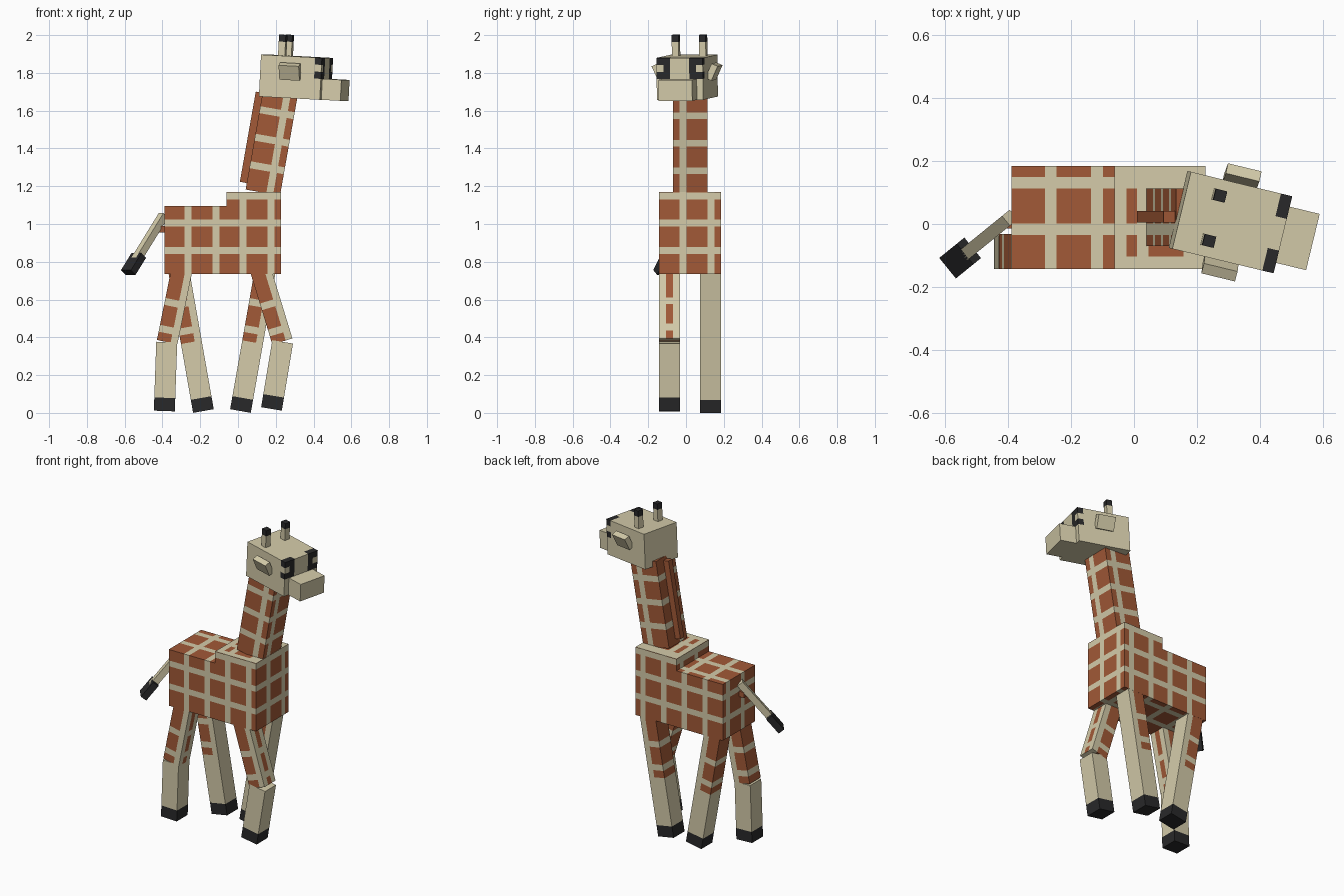
import bpy, bmesh
from math import radians
from mathutils import Matrix, Vector

cube = bpy.data.objects.get("Cube")
if cube:
    bpy.data.objects.remove(cube, do_unlink=True)


def material(name, rgb):
    m = bpy.data.materials.new(name)
    m.use_nodes = True
    m.diffuse_color = (*rgb, 1)
    bsdf = next(n for n in m.node_tree.nodes if n.type == 'BSDF_PRINCIPLED')
    bsdf.inputs["Base Color"].default_value = (*rgb, 1)
    bsdf.inputs["Roughness"].default_value = 0.9
    return m


MATS = [material("cream", (.66, .60, .40)),
        material("russet_brown", (.36, .10, .038)),
        material("charcoal", (.022, .022, .023))]
CREAM, BROWN, DARK = range(3)
V = .037  # width of one colour cell


def move(x, y, z):
    return Matrix.Translation((x, y, z))


def turn(deg, axis):
    return Matrix.Rotation(radians(deg), 4, axis)


def block(lo, hi):
    bm = bmesh.new()
    lo, hi = Vector(lo), Vector(hi)
    bmesh.ops.create_cube(bm, size=1, matrix=Matrix.Translation((lo + hi) / 2)
                          @ Matrix.Diagonal((*(hi - lo), 1)))
    return bm


def slice_at(bm, axis, value):
    normal = Vector((0, 0, 0))
    normal[axis] = 1
    bmesh.ops.bisect_plane(bm, geom=bm.verts[:] + bm.edges[:] + bm.faces[:],
                           plane_co=normal * value, plane_no=normal)


def finish(name, bm, matrix=Matrix(), cuts=((), (), ()), rule=CREAM):
    """Slice the block along each axis, then colour its faces by the rule."""
    for axis, values in enumerate(cuts):
        for value in values:
            slice_at(bm, axis, value)
    bm.normal_update()
    for f in bm.faces:
        f.material_index = rule(f.calc_center_median(), f.normal) if callable(rule) else rule
    mesh = bpy.data.meshes.new(name)
    bm.to_mesh(mesh)
    bm.free()
    for m in MATS:
        mesh.materials.append(m)
    ob = bpy.data.objects.new(name, mesh)
    ob.matrix_world = matrix
    bpy.context.collection.objects.link(ob)
    return ob


def edges(bands):
    return [v for start in bands for v in (start, start + V)]


def inside(v, bands):
    return any(s < v < s + V for s in bands)


def lattice(bands):
    """Brown patches separated by cream bands on every face."""
    def rule(c, n):
        return CREAM if any(abs(n[a]) < .5 and inside(c[a], bands[a]) for a in range(3)) else BROWN
    return rule


# Body with raised shoulders
body_bands = ((-.283, -.136, .009, .157), (-.035, .113), (.842, .988, 1.13))
body_rule = lattice(body_bands)


def shoulder_rule(c, n):
    if n.z > .5 and c.z > 1.15:
        patch = (-.024 < c.x < .009 or .046 < c.x < .157) and -.104 < c.y < .113 \
            and not inside(c.y, body_bands[1])
        return BROWN if patch else CREAM
    return body_rule(c, n)


bm = block((-.39, -.143, .735), (.228, .185, 1.095))
slice_at(bm, 0, -.062)
bm.normal_update()
top = [f for f in bm.faces if f.normal.z > .5 and f.calc_center_median().x > 0]
raised = bmesh.ops.extrude_discrete_faces(bm, faces=top)["faces"]
bmesh.ops.translate(bm, verts=raised[0].verts[:], vec=(0, 0, .075))
bmesh.ops.remove_doubles(bm, verts=bm.verts[:], dist=.0001)
finish("body", bm, cuts=(edges(body_bands[0]) + [-.024], edges(body_bands[1]) + [-.104],
                         edges(body_bands[2])), rule=shoulder_rule)

# Neck and mane share one tilted frame
neck_frame = move(.226, 0, 1.17) @ turn(10, 'Y')
neck_bands = ((-2 * V,), (-.035,), (.095, .243, .391))
finish("neck", block((-.185, -.07, -.02), (0, .113, .52)), neck_frame,
       [edges(b) for b in neck_bands], lattice(neck_bands))
finish("mane", block((-.222, .005, .015), (-.185, .042, .5)), neck_frame, rule=BROWN)

# Head with eye patches wrapped round its front corners
head_frame = move(.307, .006, 1.777) @ turn(-13.6, 'Z') @ turn(3, 'Y')


def head_rule(c, n):
    in_patch = c.x > .129 and abs(c.y) > .052 and c.z > 0
    gap = V < c.z < 2 * V and abs(c.y) > .089
    return DARK if in_patch and not gap else CREAM


finish("head", block((-.166, -.126, -.111), (.166, .126, .111)), head_frame,
       ((.129,), (-.089, -.052, .052, .089), (0, V, 2 * V)), head_rule)
finish("snout", block((.166, -.092, -.111), (.27, .092, 0)), head_frame)

# Ears and horns
for side, name in ((1, "left"), (-1, "right")):
    finish(name + "_ear", block((-.055, -.018, -.042), (.055, .018, .042)),
           head_frame @ move(0, side * .146, .03) @ turn(-25 * side, 'X'))
    finish(name + "_horn", block((-V / 2, -V / 2, 0), (V / 2, V / 2, .111)),
           head_frame @ move(-.063, side * .074, .111), ((), (), (2 * V,)),
           lambda c, n: DARK if c.z > 2 * V else CREAM)


# Legs: patches above the knee, dark hoof below
def leg(name, x, y, z, tilt, length, knee=0, hoof=True):
    h = 1.5 * V
    bands = (knee + .045, knee + .19)

    def rule(c, n):
        if hoof and c.z < .07:
            return DARK
        if c.z < knee or inside(c.z, bands):
            return CREAM
        if n.x > .5:
            return BROWN if abs(c.y) < V / 2 and not hoof else CREAM
        return CREAM if c.x > V / 2 else BROWN

    if knee > length:
        bands = ()
    finish(name, block((-h, -h, 0), (h, h, length)), move(x, y, z) @ turn(tilt, 'Y'),
           ((V / 2,), (-V / 2, V / 2), [.07, knee] + edges(bands)), rule)


RIGHT, LEFT = -.087, .129
leg("right_rear_lower_leg", -.39, RIGHT, .01, 2, .365, knee=1)
leg("right_rear_upper_leg", -.375, RIGHT, .375, 11.5, .39, hoof=False)
leg("right_front_lower_leg", .177, RIGHT, .021, 9.5, .36, knee=1)
leg("right_front_upper_leg", .235, RIGHT, .378, -17, .39, hoof=False)
leg("left_rear_leg", -.183, LEFT, .01, -10, .75, knee=.37)
leg("left_front_leg", .013, LEFT, .01, 10, .75, knee=.37)

# Tail hanging back and to the right, with a dark tuft
direction = Vector((-.185, -.15, -.3))
tail_frame = move(-.395, .02, 1.045) @ direction.to_track_quat('Z', 'Y').to_matrix().to_4x4()
finish("tail", block((-.02, -.02, 0), (.02, .02, .3)), tail_frame)
finish("tail_tuft", block((-.042, -.02, .27), (.042, .02, .385)), tail_frame, rule=DARK)
finish("tail_root", block((-.425, -.015, .955), (-.39, .022, .99)), rule=BROWN)
